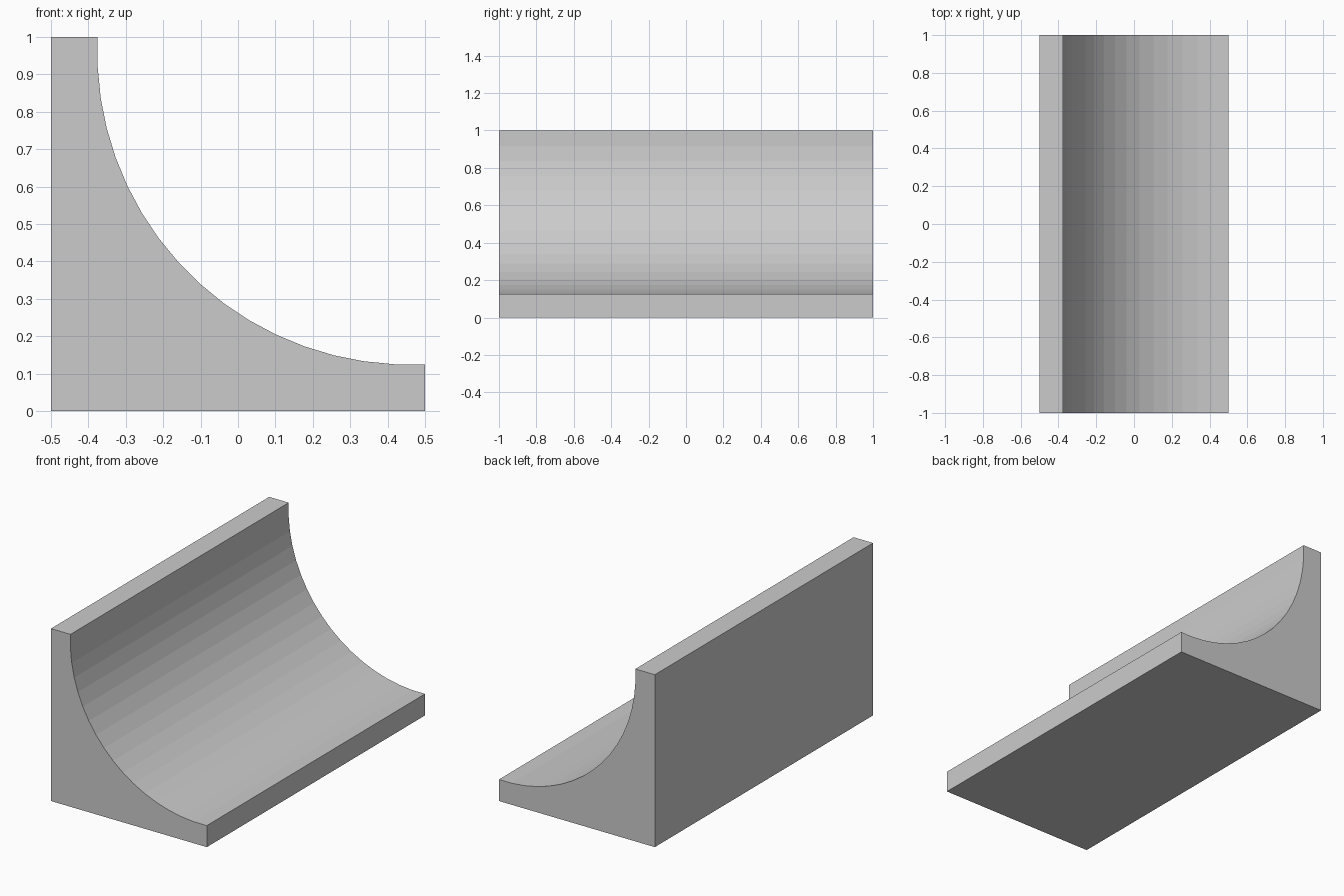
import bpy, bmesh, math

if "Cube" in bpy.data.objects:
    bpy.data.objects.remove(bpy.data.objects["Cube"])

SIDES = 64                       # facets in the full circle of the scoop
STEP = 2 * math.pi / SIDES
WALL, LENGTH = 0.125, 2.0

# Scoop circle: its first and last facets lie exactly vertical and horizontal
apothem = (1 - WALL) / (1 + math.tan(STEP / 2))
radius = apothem / math.cos(STEP / 2)
cx = -0.5 + WALL + apothem
cz = WALL + apothem

# Cross-section: square back corner, then the concave arc
profile = [(-0.5, 1.0), (-0.5, 0.0), (0.5, 0.0)]
for i in range(SIDES // 4 + 2):
    a = 1.5 * math.pi + STEP / 2 - i * STEP
    profile.append((cx + radius * math.cos(a), cz + radius * math.sin(a)))

# Extrude the section along y
bm = bmesh.new()
face = bm.faces.new([bm.verts.new((x, -LENGTH / 2, z)) for x, z in profile])
ext = bmesh.ops.extrude_face_region(bm, geom=[face])
moved = [g for g in ext["geom"] if isinstance(g, bmesh.types.BMVert)]
bmesh.ops.translate(bm, verts=moved, vec=(0, LENGTH, 0))
bmesh.ops.recalc_face_normals(bm, faces=bm.faces[:])

mesh = bpy.data.meshes.new("quarter_pipe_ramp")
bm.to_mesh(mesh)
bm.free()
ramp = bpy.data.objects.new("quarter_pipe_ramp", mesh)
bpy.context.collection.objects.link(ramp)
